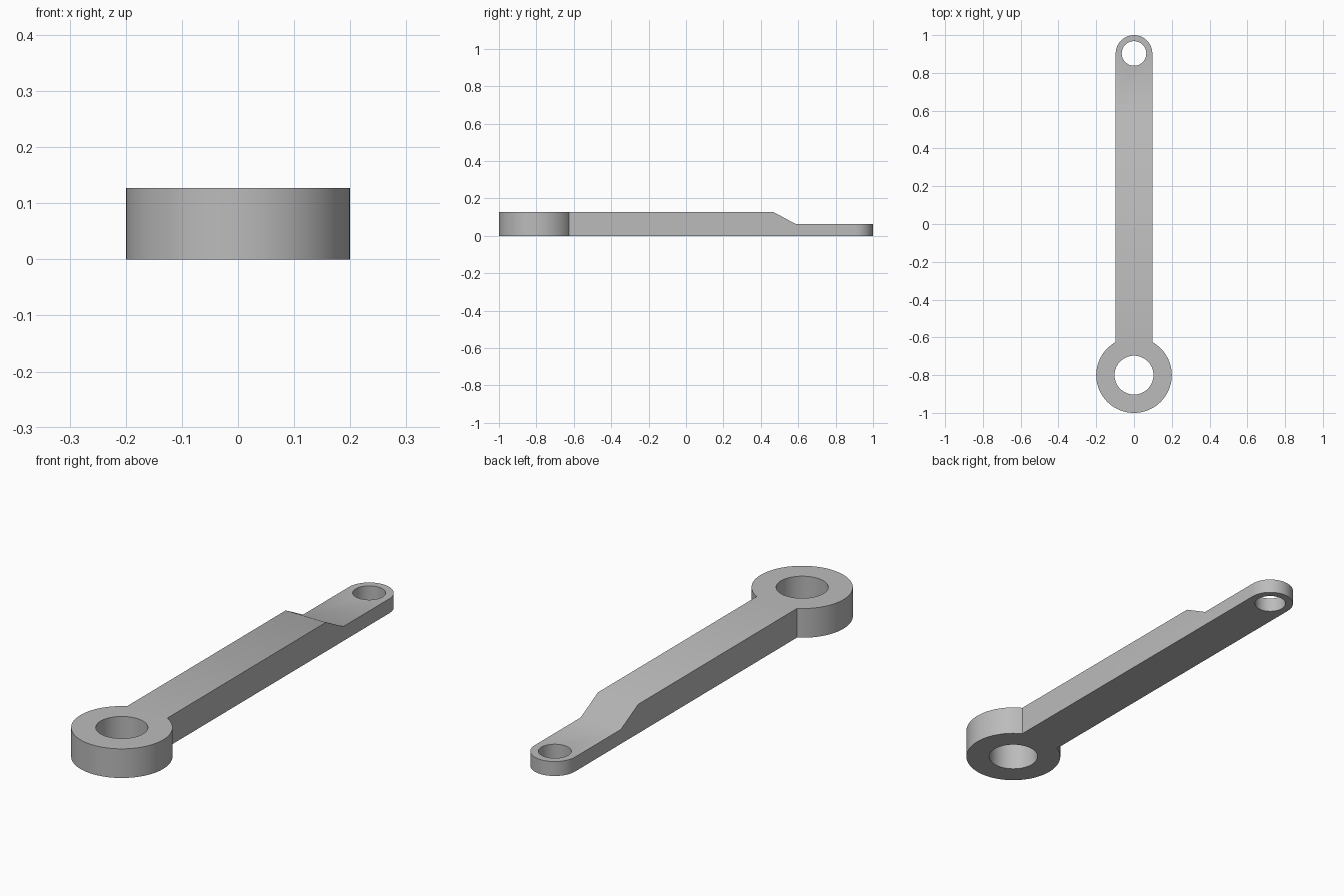
import bpy, bmesh
from math import asin, cos, sin, pi

cube = bpy.data.objects.get("Cube")
if cube:
    bpy.data.objects.remove(cube, do_unlink=True)

HEIGHT, TIP_HEIGHT = 0.127, 0.063
BIG_Y, BIG_R, BIG_HOLE = -0.8, 0.2, 0.103
TIP_Y, TIP_R, TIP_HOLE = 0.903, 0.097, 0.065


def arc(cy, r, start, end, steps):
    return [(r * cos(start + (end - start) * i / steps),
             cy + r * sin(start + (end - start) * i / steps)) for i in range(steps + 1)]


def prism(name, points, vector):
    """Extrude a closed loop of 3D points along a vector."""
    bm = bmesh.new()
    face = bm.faces.new([bm.verts.new(p) for p in points])
    extruded = bmesh.ops.extrude_face_region(bm, geom=[face])["geom"]
    bmesh.ops.translate(bm, vec=vector,
                        verts=[v for v in extruded if isinstance(v, bmesh.types.BMVert)])
    bmesh.ops.recalc_face_normals(bm, faces=bm.faces)
    mesh = bpy.data.meshes.new(name)
    bm.to_mesh(mesh)
    bm.free()
    obj = bpy.data.objects.new(name, mesh)
    bpy.context.collection.objects.link(obj)
    return obj


# Plan outline: large ring end, straight arm, rounded tip
neck = asin(TIP_R / BIG_R)
outline = arc(BIG_Y, BIG_R, pi / 2 + neck, 2.5 * pi - neck, 80)
outline += arc(TIP_Y, TIP_R, 0, pi, 40)
arm = prism("connecting_arm", [(x, y, 0) for x, y in outline], (0, 0, HEIGHT))

# Cutters: sloped step above the thin tip, and the two bores
step = [(0.467, HEIGHT), (0.587, TIP_HEIGHT), (1.2, TIP_HEIGHT), (1.2, 0.3), (0.467, 0.3)]
cutters = [prism("step_cutter", [(-0.3, y, z) for y, z in step], (0.6, 0, 0))]
for name, y, r in (("large_bore_cutter", BIG_Y, BIG_HOLE), ("tip_bore_cutter", TIP_Y, TIP_HOLE)):
    circle = arc(y, r, 0, 2 * pi, 64)[:-1]
    cutters.append(prism(name, [(px, py, -0.1) for px, py in circle], (0, 0, 0.4)))

for cutter in cutters:
    cutter.hide_render = True
    mod = arm.modifiers.new(cutter.name, 'BOOLEAN')
    mod.operation = 'DIFFERENCE'
    mod.solver = 'EXACT'
    mod.object = cutter

# Bake the cuts and drop the cutters
bpy.context.view_layer.update()
baked = bpy.data.meshes.new_from_object(arm.evaluated_get(bpy.context.evaluated_depsgraph_get()))
arm.modifiers.clear()
arm.data = baked
for cutter in cutters:
    bpy.data.objects.remove(cutter, do_unlink=True)

# Plain grey finish
grey = bpy.data.materials.new("plain grey")
grey.use_nodes = True
colour = (0.5, 0.5, 0.5, 1)
grey.diffuse_color = colour
grey.node_tree.nodes["Principled BSDF"].inputs["Base Color"].default_value = colour
baked.materials.clear()
baked.materials.append(grey)

# Smooth curved walls, crisp rims
bpy.ops.object.select_all(action='DESELECT')
arm.select_set(True)
bpy.context.view_layer.objects.active = arm
bpy.ops.object.shade_smooth_by_angle(angle=pi / 6)
